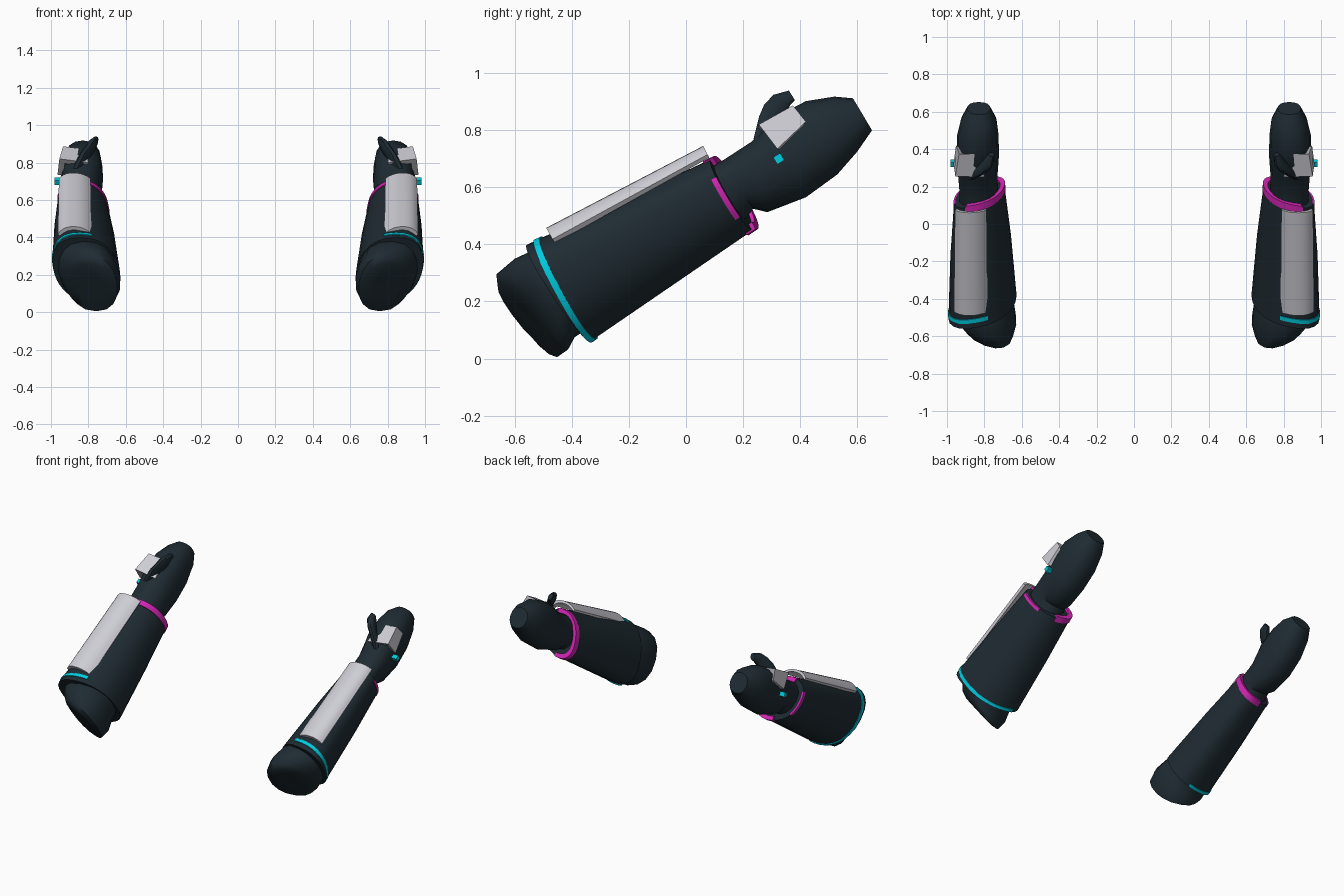
import bpy, bmesh, math
from mathutils import Vector as V

if "Cube" in bpy.data.objects:
    bpy.data.objects.remove(bpy.data.objects["Cube"])


def material(name, rgb):
    m = bpy.data.materials.new(name)
    m.diffuse_color = (*rgb, 1)
    m.use_nodes = True
    m.node_tree.nodes["Principled BSDF"].inputs["Base Color"].default_value = m.diffuse_color
    return m


DARK = material("dark_slate", (0.0135, 0.0245, 0.0325))
WHITE = material("pale_grey", (0.62, 0.62, 0.67))
CYAN = material("cyan", (0.0, 0.60, 0.74))
PINK = material("magenta", (0.68, 0.02, 0.48))


def loft(name, loops, mat, angle=35):
    """Skin closed loops, cap both ends, and mirror to the other arm."""
    bm = bmesh.new()
    rows = [[bm.verts.new(p) for p in loop] for loop in loops]
    n = len(rows[0])
    for a, b in zip(rows, rows[1:]):
        for i in range(n):
            j = (i + 1) % n
            bm.faces.new((a[i], a[j], b[j], b[i]))
    bm.faces.new(rows[0])
    bm.faces.new(rows[-1])
    bmesh.ops.recalc_face_normals(bm, faces=bm.faces)
    me = bpy.data.meshes.new(name)
    bm.to_mesh(me)
    bm.free()
    me.materials.append(mat)
    ob = bpy.data.objects.new(name, me)
    bpy.context.collection.objects.link(ob)
    bpy.ops.object.select_all(action='DESELECT')
    ob.select_set(True)
    bpy.context.view_layer.objects.active = ob
    bpy.ops.object.shade_smooth_by_angle(angle=math.radians(angle))
    ob.modifiers.new("other_arm", 'MIRROR').use_mirror_merge = False
    return ob


# A ring is (top point, bottom point, half width, forward shift of the outer side)
def ring(top, bottom, rx, skew=0.0):
    return V(top), V(bottom), rx, skew


def full(v):
    """Slightly boxy rounding of a sine or cosine."""
    return math.copysign(abs(v) ** .88, v)


def point(r, deg, s=1.0):
    top, bot, rx, skew = r
    a = math.radians(deg)
    side, up = full(math.cos(a)), full(math.sin(a))
    return (top + bot) / 2 + s * (side * V((rx, skew, 0)) + up * (top - bot) / 2)


def loop(r, n=24, s=1.0):
    return [point(r, 360 * i / n, s) for i in range(n)]


def band(name, ra, rb, s_in, s_out, a0, a1, n, mat):
    """Curved strip that follows two rings between two angles."""
    loops = []
    for i in range(n + 1):
        a = a0 + (a1 - a0) * i / n
        loops.append([point(ra, a, s_in), point(ra, a, s_out),
                      point(rb, a, s_out), point(rb, a, s_in)])
    return loft(name, loops, mat)


# Sleeve
LOW = ring((.845, -.555, .40), (.775, -.335, .06), .177, -.03)
CUFF = ring((.855, .09, .70), (.80, .235, .45), .130, -.025)


def on_sleeve(t_top, t_bot):
    return (LOW[0].lerp(CUFF[0], t_top), LOW[1].lerp(CUFF[1], t_bot),
            LOW[2] + (CUFF[2] - LOW[2]) * t_top, LOW[3] + (CUFF[3] - LOW[3]) * t_top)


mid = on_sleeve(.55, .55)
loft("sleeve", [loop(LOW, s=.88), loop(LOW), loop((mid[0], mid[1], mid[2] + .006, mid[3])),
                loop(CUFF), loop(CUFF, s=.86)], DARK)

# Elbow stub with a shallow dented end, longer on the inner side
stub = [ring((.84, -.42, .41), (.79, -.32, .12), .16),
        ring((.83, -.535, .38), (.775, -.39, .075), .163, .01),
        ring((.81, -.60, .35), (.765, -.415, .03), .158, .03),
        ring((.80, -.65, .305), (.758, -.452, .005), .132, .05),
        ring((.79, -.648, .26), (.763, -.49, .045), .09, .04),
        ring((.78, -.60, .20), (.77, -.545, .13), .035, .015)]
loft("elbow_stub", [loop(r, 16) for r in stub], DARK, 60)

# Forearm armour plate
band("forearm_plate", ring((.88, -.49, .458), (.81, -.28, .08), .133),
     ring((.88, .06, .745), (.81, .21, .46), .125), .90, 1.0, 50, 130, 10, WHITE)

# Coloured trim: half ring at the elbow, half ring and streak at the cuff
band("elbow_trim", on_sleeve(.045, 0), on_sleeve(.078, .03), .95, 1.025, -108, 108, 24, CYAN)
band("cuff_trim", on_sleeve(.965, .965), on_sleeve(1.02, 1.02), .84, 1.035, 72, 278, 24, PINK)
band("cuff_streak", on_sleeve(.975, .975), on_sleeve(1.003, 1.003), .95, 1.025, -36, 25, 8, PINK)

# Hand, tapering to a flat tip
hand = [ring((.85, .05, .66), (.81, .19, .46), .10),
        ring((.85, .13, .695), (.81, .235, .525), .10),
        ring((.85, .23, .76), (.82, .285, .513), .105),
        ring((.84, .31, .845), (.83, .42, .565), .113),
        ring((.84, .42, .902), (.83, .53, .645), .111),
        ring((.83, .52, .918), (.83, .60, .725), .095),
        ring((.83, .585, .912), (.83, .652, .80), .062)]
loft("hand", [loop(r, 16) for r in hand], DARK)

# Thumb
thumb = [ring((.87, .235, .77), (.85, .31, .75), .025),
         ring((.83, .255, .85), (.81, .33, .82), .027),
         ring((.80, .272, .89), (.785, .35, .855), .027),
         ring((.775, .305, .925), (.775, .365, .885), .026),
         ring((.76, .36, .94), (.765, .382, .905), .016)]
loft("thumb", [loop(r, 10) for r in thumb], DARK)

# Bent guard over the back of the hand
rear = [V((.80, .25, .80)), V((.955, .255, .82)), V((.965, .32, .735))]
front = [V((.81, .375, .87)), V((.935, .375, .887)), V((.952, .42, .83))]
core = V((.84, .36, .72))
loft("hand_guard", [e + [p.lerp(core, .25) for p in reversed(e)] for e in (rear, front)], WHITE)

# Small peg on the outer side of the hand
peg = [(.305, .705), (.33, .72), (.345, .695), (.32, .68)]
loft("hand_peg", [[V((x, y, z)) for y, z in peg] for x in (.92, .98)], CYAN)
